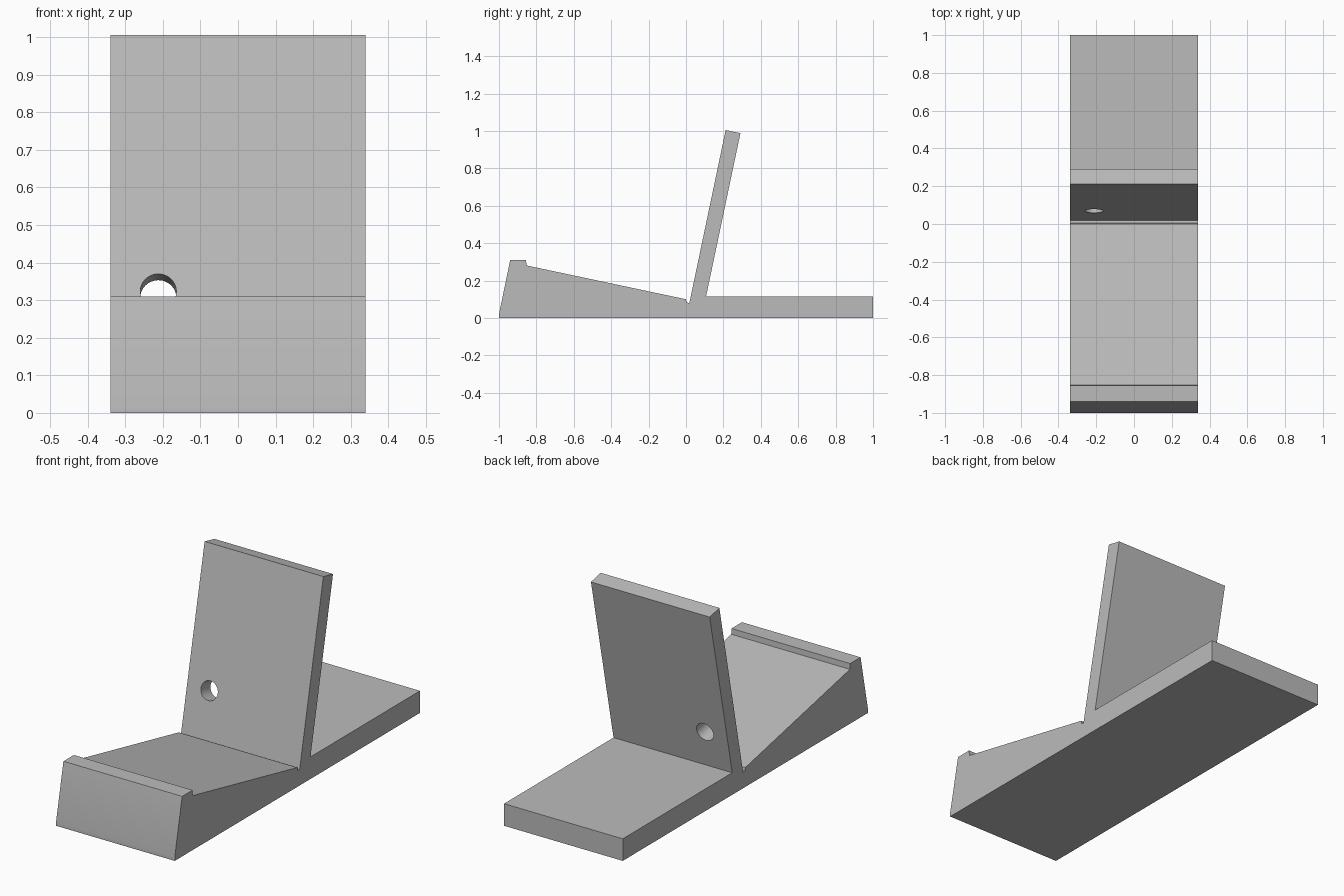
import bpy, bmesh, math
from mathutils import Vector, Matrix

cube = bpy.data.objects.get("Cube")
if cube:
    bpy.data.objects.remove(cube, do_unlink=True)

HALF_WIDTH = 0.339

grey = bpy.data.materials.new("plain grey")
grey.use_nodes = True
colour = (0.5, 0.5, 0.5, 1)
grey.diffuse_color = colour
grey.node_tree.nodes["Principled BSDF"].inputs["Base Color"].default_value = colour


def make_object(name, bm):
    bmesh.ops.recalc_face_normals(bm, faces=bm.faces)
    mesh = bpy.data.meshes.new(name)
    bm.to_mesh(mesh)
    bm.free()
    mesh.materials.append(grey)
    obj = bpy.data.objects.new(name, mesh)
    bpy.context.collection.objects.link(obj)
    return obj


# Side profile (y, z): wedge with lip, groove, leaning back plate, rear foot
profile = [
    (-1, 0), (-1, 0.02), (-0.94, 0.31), (-0.855, 0.31), (-0.853, 0.281),
    (0, 0.1), (0.004, 0.083), (0.018, 0.08), (0.212, 1.005), (0.291, 0.988),
    (0.107, 0.114), (1, 0.114), (1, 0),
]
bm = bmesh.new()
side = bm.faces.new([bm.verts.new((-HALF_WIDTH, y, z)) for y, z in profile])
grown = bmesh.ops.extrude_face_region(bm, geom=[side])
bmesh.ops.translate(bm, vec=(2 * HALF_WIDTH, 0, 0),
                    verts=[v for v in grown["geom"] if isinstance(v, bmesh.types.BMVert)])
stand = make_object("phone_stand", bm)

# Round cable hole, square to the back plate
lean = math.radians(12)
bm = bmesh.new()
bmesh.ops.create_cone(bm, cap_ends=True, segments=48, radius1=0.048,
                      radius2=0.048, depth=0.3,
                      matrix=Matrix.Translation(Vector((-0.212, 0.11, 0.314)))
                      @ Matrix.Rotation(math.pi / 2 - lean, 4, "X"))
cutter = make_object("cable_hole_cutter", bm)
cutter.hide_render = True

cut = stand.modifiers.new("cable hole", "BOOLEAN")
cut.operation = "DIFFERENCE"
cut.solver = "EXACT"
cut.object = cutter
bpy.context.view_layer.objects.active = stand
stand.select_set(True)
bpy.ops.object.modifier_apply(modifier=cut.name)
bpy.data.objects.remove(cutter, do_unlink=True)
bpy.ops.object.shade_smooth_by_angle(angle=math.radians(30))
